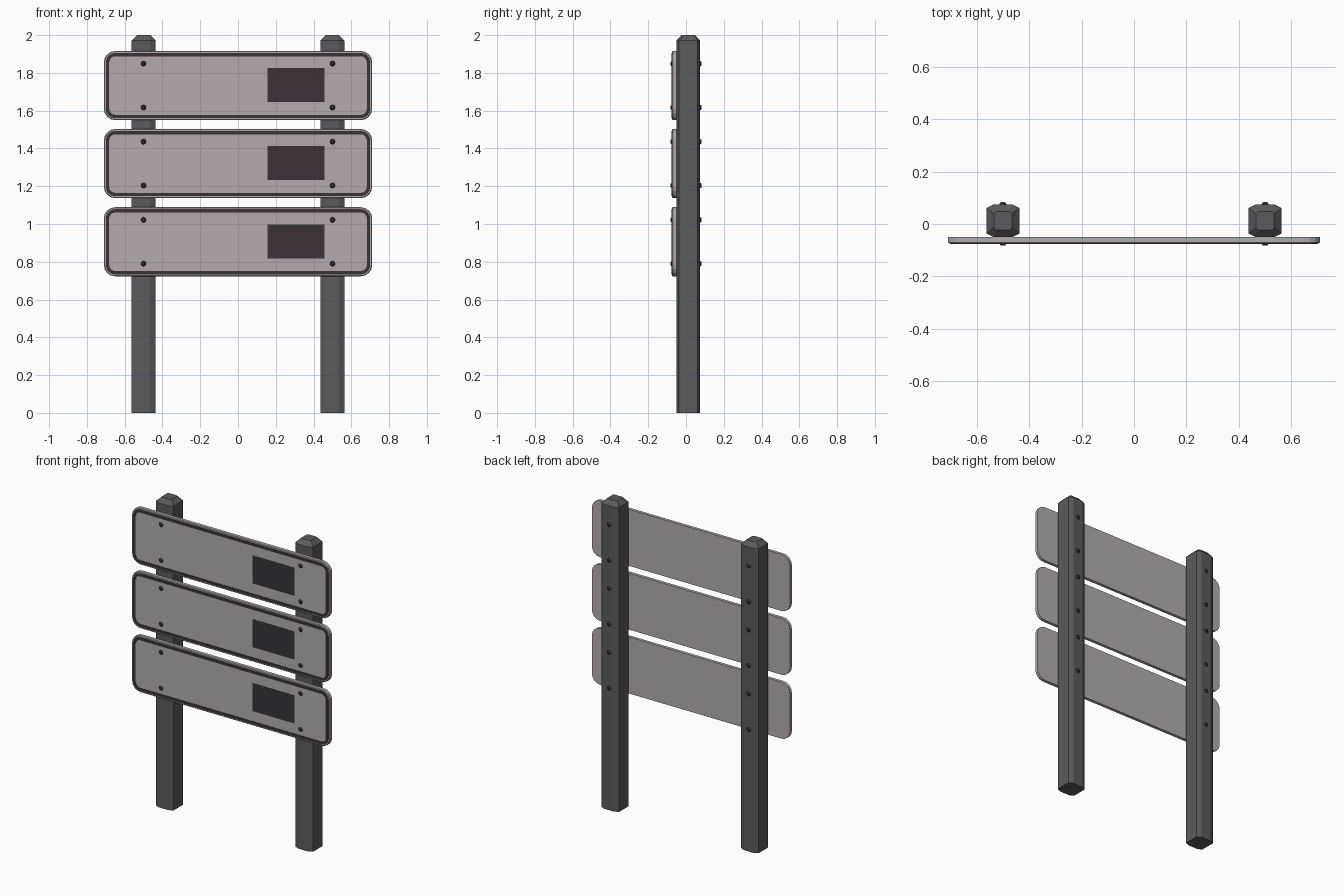
import bpy, bmesh, math
from mathutils import Matrix

if "Cube" in bpy.data.objects:
    bpy.data.objects.remove(bpy.data.objects["Cube"])


def material(name, colour):
    m = bpy.data.materials.new(name)
    m.use_nodes = True
    m.diffuse_color = (*colour, 1)
    m.node_tree.nodes["Principled BSDF"].inputs["Base Color"].default_value = (*colour, 1)
    return m


LIGHT = material("light_grey_panel", (0.45, 0.41, 0.42))
POST = material("dark_grey_post", (0.105, 0.105, 0.11))
DARK = material("charcoal_trim", (0.042, 0.032, 0.04))


def finish(name, bm, mats, smooth=False):
    bmesh.ops.recalc_face_normals(bm, faces=bm.faces)
    mesh = bpy.data.meshes.new(name)
    bm.to_mesh(mesh)
    bm.free()
    for m in mats:
        mesh.materials.append(m)
    for p in mesh.polygons:
        p.use_smooth = smooth
    obj = bpy.data.objects.new(name, mesh)
    bpy.context.collection.objects.link(obj)
    return obj


def bridge(bm, a, b, mat=0):
    for i in range(len(a)):
        j = (i + 1) % len(a)
        bm.faces.new((a[i], a[j], b[j], b[i])).material_index = mat


def loft(bm, loops):
    """Skin closed loops of points and cap both ends."""
    rings = [[bm.verts.new(p) for p in loop] for loop in loops]
    for a, b in zip(rings, rings[1:]):
        bridge(bm, a, b)
    bm.faces.new(rings[0])
    bm.faces.new(rings[-1])


def rounded_loop(inset, y, zc, steps=4):
    """Rounded rectangle facing the front."""
    r = 0.06 - inset
    cx, cz = HALF_W - 0.06, HALF_H - 0.06
    pts = []
    for q, (sx, sz) in enumerate([(1, 1), (-1, 1), (-1, -1), (1, -1)]):
        for k in range(steps + 1):
            a = (q + k / steps) * math.pi / 2
            pts.append((sx * cx + r * math.cos(a), y, zc + sz * cz + r * math.sin(a)))
    return pts


def octagon(x, z, hx, hy, cx, cy):
    """Chamfered rectangle seen from above."""
    quarter = [(hx, hy - cy), (hx - cx, hy)]
    pts = quarter + [(-a, b) for a, b in quarter[::-1]]
    pts += [(-a, -b) for a, b in pts]
    return [(x + a, POST_Y + b, z) for a, b in pts]


HALF_W, HALF_H = 0.71, 0.183
POST_X, POST_Y = 0.5, 0.0125
FRONT, BACK = -0.074, -0.05
POST_BACK = 0.075

# Posts with chamfered corners and a tapered cap
for side, sx in (("left", 1), ("right", -1)):
    bm = bmesh.new()
    x = sx * POST_X
    loft(bm, [octagon(x, 0, 0.063, 0.0625, 0.028, 0.014),
              octagon(x, 1.972, 0.063, 0.0625, 0.028, 0.014),
              octagon(x, 2, 0.035, 0.035, 0.008, 0.008)])
    finish(side + "_post", bm, [POST])


def bolt(name, x, y, z, direction):
    """Low domed bolt head."""
    bm = bmesh.new()
    bmesh.ops.create_cone(bm, cap_ends=True, segments=10, radius1=0.017, radius2=0.009,
                          depth=0.012,
                          matrix=Matrix.Translation((x, y + direction * 0.002, z))
                          @ Matrix.Rotation(-direction * math.pi / 2, 4, "X"))
    finish(name, bm, [DARK])


for row, zc in (("top", 1.733), ("middle", 1.32), ("bottom", 0.906)):
    # Board with softened front edge
    bm = bmesh.new()
    loft(bm, [rounded_loop(0, BACK, zc), rounded_loop(0, FRONT + 0.004, zc),
              rounded_loop(0.004, FRONT, zc)])
    finish(row + "_board", bm, [LIGHT])

    # Thin border band
    bm = bmesh.new()
    rings = [[bm.verts.new(p) for p in rounded_loop(i, y, zc)]
             for i, y in ((0.01, FRONT), (0.01, FRONT - 0.002),
                          (0.028, FRONT - 0.002), (0.028, FRONT))]
    for a, b in zip(rings, rings[1:] + rings[:1]):
        bridge(bm, a, b)
    finish(row + "_border", bm, [DARK])

    # Dark display plate
    bm = bmesh.new()
    bmesh.ops.create_cube(bm, size=1, matrix=Matrix.Translation((0.307, FRONT, zc + 0.002))
                          @ Matrix.Diagonal((0.302, 0.004, 0.18, 1)))
    finish(row + "_display", bm, [DARK])

    # Bolts through the board and post
    for side, sx in (("left", 1), ("right", -1)):
        for level, dz in (("upper", 0.116), ("lower", -0.116)):
            label = f"{row}_{side}_{level}"
            bolt(label + "_front_bolt", sx * POST_X, FRONT, zc + dz, -1)
            bolt(label + "_back_bolt", sx * POST_X, POST_BACK, zc + dz, 1)
